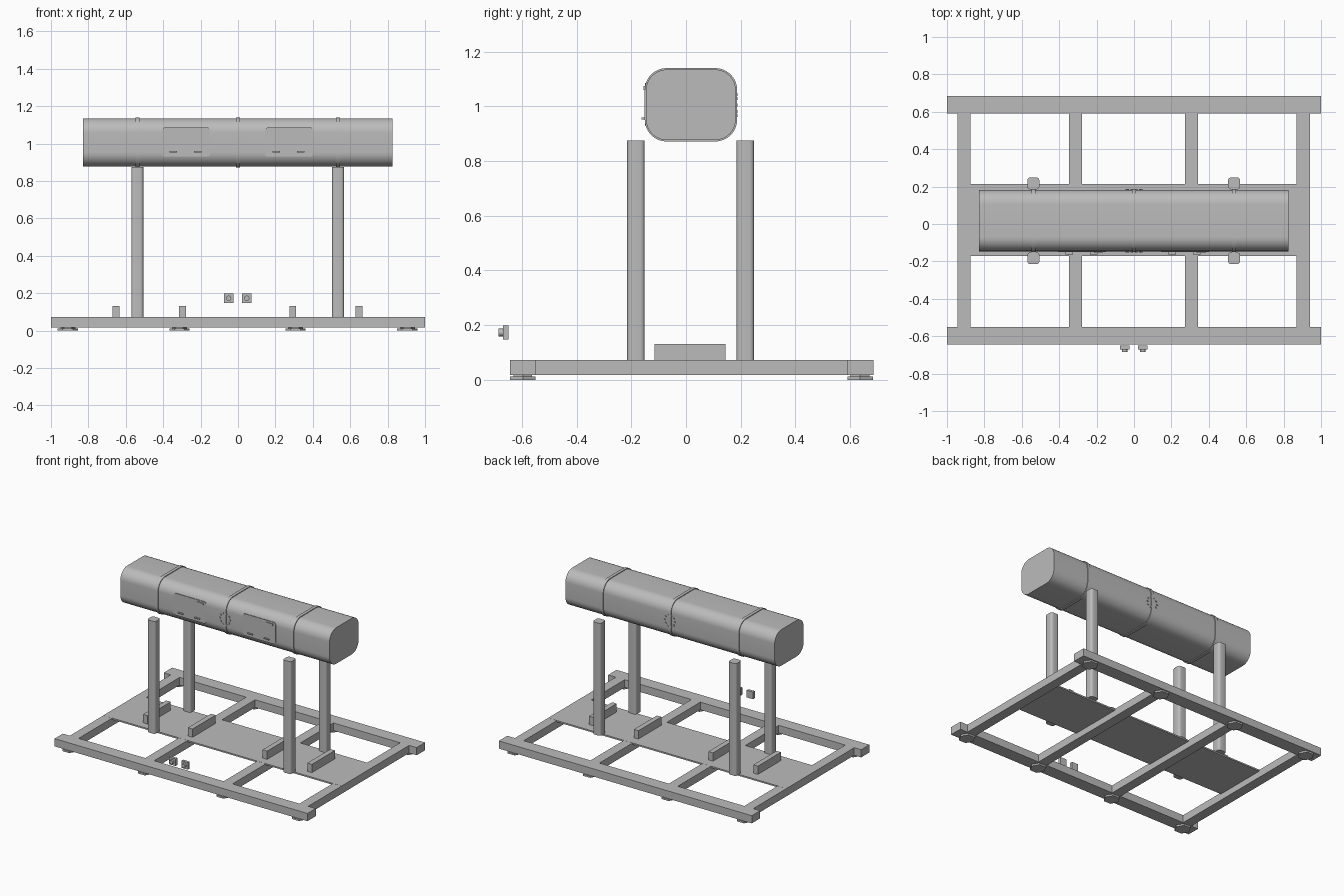
import bpy, bmesh
from math import pi, cos, sin

if "Cube" in bpy.data.objects:
    bpy.data.objects.remove(bpy.data.objects["Cube"], do_unlink=True)

grey = bpy.data.materials.new("plain grey")
grey.use_nodes = True
colour = (0.5, 0.5, 0.5, 1)
grey.diffuse_color = colour
grey.node_tree.nodes["Principled BSDF"].inputs["Base Color"].default_value = colour


def finish(name, bm, smooth=False):
    bmesh.ops.recalc_face_normals(bm, faces=bm.faces)
    mesh = bpy.data.meshes.new(name)
    bm.to_mesh(mesh)
    bm.free()
    obj = bpy.data.objects.new(name, mesh)
    bpy.context.collection.objects.link(obj)
    mesh.materials.append(grey)
    if smooth:
        bpy.ops.object.select_all(action="DESELECT")
        bpy.context.view_layer.objects.active = obj
        obj.select_set(True)
        bpy.ops.object.shade_smooth_by_angle(angle=pi / 6)
    return obj


def box(name, x, y, z):
    bm = bmesh.new()
    bmesh.ops.create_cube(bm, size=1)
    for v in bm.verts:
        for i, (a, b) in enumerate((x, y, z)):
            v.co[i] = a if v.co[i] < 0 else b
    return finish(name, bm)


def prism(name, points, axis, low, high, smooth=False):
    """Extrude a 2D outline along an axis; the outline uses the other two axes in order."""
    bm = bmesh.new()
    verts = []
    for p in points:
        co = list(p)
        co.insert(axis, low)
        verts.append(bm.verts.new(co))
    face = bm.faces.new(verts)
    out = bmesh.ops.extrude_face_region(bm, geom=[face])
    for v in out["geom"]:
        if isinstance(v, bmesh.types.BMVert):
            v.co[axis] = high
    return finish(name, bm, smooth)


def rounded(x0, x1, y0, y1, r, steps):
    corners = ((x1 - r, y1 - r), (x0 + r, y1 - r), (x0 + r, y0 + r), (x1 - r, y0 + r))
    return [(cx + r * cos(a), cy + r * sin(a))
            for k, (cx, cy) in enumerate(corners)
            for a in [(k + i / steps) * pi / 2 for i in range(steps + 1)]]


def ngon(cx, cy, r, n):
    return [(cx + r * cos(2 * pi * i / n), cy + r * sin(2 * pi * i / n)) for i in range(n)]


# Base frame: long rails, cross beams and recessed deck
base = (0.017, 0.072)
front, back = (-0.643, -0.55), (0.59, 0.685)
box("front_rail", (-1, 1), front, base)
box("back_rail", (-1, 1), back, base)
for x in (-0.91, -0.313, 0.307, 0.905):
    box("cross_beam", (x - 0.035, x + 0.035), (front[1], back[0]), base)
    # Hexagonal levelling feet under both rails
    for y in (-0.597, 0.637):
        prism("foot_pad", ngon(x, y, 0.054, 6), 2, 0, 0.012)
        prism("foot_collar", ngon(x, y, 0.04, 6), 2, 0.012, 0.017)
box("deck_plate", (-0.945, 0.94), (-0.172, 0.215), (0.062, 0.0725))

# Support blocks and four posts
for x in (-0.652, -0.297, 0.293, 0.647):
    box("support_block", (x - 0.018, x + 0.018), (-0.115, 0.145), (0.072, 0.132))
for x in (-0.538, 0.535):
    for y in (-0.183, 0.217):
        outline = rounded(x - 0.032, x + 0.032, y - 0.032, y + 0.032, 0.016, 4)
        prism("post", outline, 2, 0.072, 0.875, True)

# Rounded housing with three bands
y0, y1, z0, z1 = -0.146, 0.182, 0.877, 1.135
prism("housing", rounded(y0, y1, z0, z1, 0.076, 12), 0, -0.828, 0.826, True)
t = 0.005
for x in (-0.538, 0, 0.535):
    prism("band", rounded(y0 - t, y1 + t, z0 - t, z1 + t, 0.08, 12), 0, x - 0.011, x + 0.011, True)

# Ring of small studs at the middle of both long faces
for y in (y0, y1):
    for x, z in ngon(0, 1.005, 0.04, 10):
        prism("stud", ngon(x, z, 0.006, 6), 1, y - 0.006, y + 0.006)

# Access panels with handles and a corner latch
for x in (-0.277, 0.273):
    prism("access_panel", rounded(x - 0.128, x + 0.128, 0.93, 1.086, 0.015, 4), 1, y0 - 0.004, y0)
    for dx in (-0.068, 0.063):
        box("handle", (x + dx - 0.02, x + dx + 0.02), (y0 - 0.016, y0), (0.953, 0.959))
    box("latch", (x + 0.062, x + 0.108), (y0 - 0.009, y0), (1.06, 1.074))

# Pair of push buttons in front of the base
for x in (-0.05, 0.047):
    box("button_plate", (x - 0.025, x + 0.025), (-0.67, -0.65), (0.147, 0.198))
    prism("button", ngon(x, 0.173, 0.014, 20), 1, -0.685, -0.67, True)
